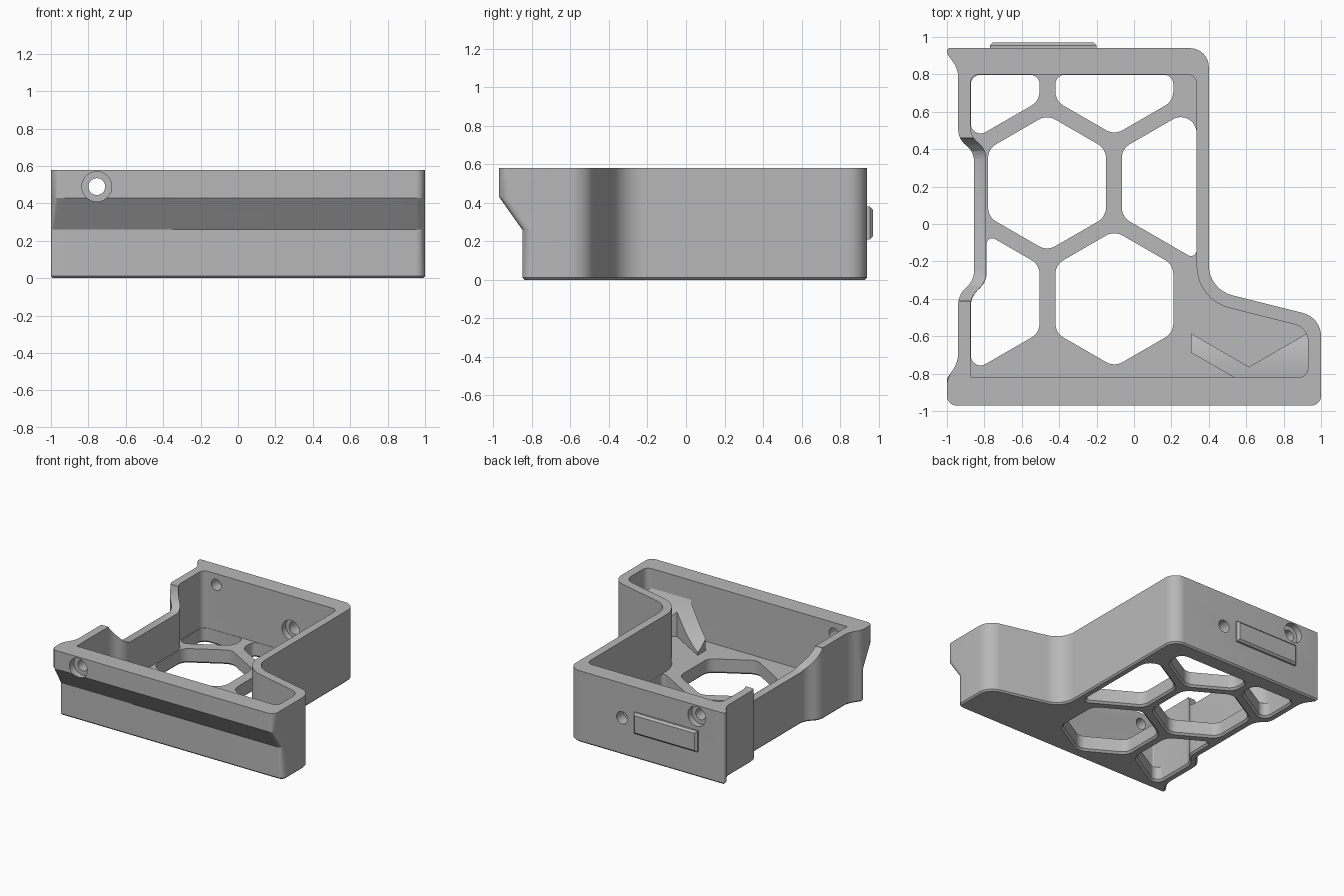
import bpy, bmesh, math
from mathutils import Vector

cube = bpy.data.objects.get("Cube")
if cube:
    bpy.data.objects.remove(cube, do_unlink=True)

grey = bpy.data.materials.new("plain grey")
grey.use_nodes = True
grey.diffuse_color = (0.48, 0.48, 0.48, 1)
grey.node_tree.nodes["Principled BSDF"].inputs["Base Color"].default_value = (0.48, 0.48, 0.48, 1)

TOP, FLOOR = 0.58, 0.12


def rounded(corners, seg=8):
    """Replace each (x, y, tangent length) corner by a circular arc."""
    out = []
    for i, (x, y, d) in enumerate(corners):
        c = Vector((x, y))
        a = Vector(corners[i - 1][:2]) - c
        b = Vector(corners[(i + 1) % len(corners)][:2]) - c
        d = min(d, 0.49 * a.length, 0.49 * b.length)
        p, q = c + a.normalized() * d, c + b.normalized() * d
        w = math.sin(a.angle(b) / 2)
        for k in range(seg + 1):
            t = k / seg
            u, v, s = (1 - t) ** 2, 2 * w * t * (1 - t), t * t
            out.append((p * u + c * v + q * s) / (u + v + s))
    return out


def grow(points, amount):
    """Offset a counter-clockwise outline outwards."""
    out = []
    for i, p in enumerate(points):
        t = (points[(i + 1) % len(points)] - points[i - 1]).normalized()
        out.append(p + Vector((t.y, -t.x)) * amount)
    return out


def at_z(points, z):
    return [(p[0], p[1], z) for p in points]


def loft(name, rings):
    """Skin a stack of equal-length rings and cap both ends."""
    bm = bmesh.new()
    rows = [[bm.verts.new(p) for p in ring] for ring in rings]
    n = len(rows[0])
    for lo, hi in zip(rows, rows[1:]):
        for i in range(n):
            j = (i + 1) % n
            bm.faces.new((lo[i], lo[j], hi[j], hi[i]))
    bm.faces.new(rows[0][::-1])
    bm.faces.new(rows[-1])
    bmesh.ops.remove_doubles(bm, verts=bm.verts, dist=1e-5)
    bmesh.ops.recalc_face_normals(bm, faces=bm.faces)
    mesh = bpy.data.meshes.new(name)
    bm.to_mesh(mesh)
    bm.free()
    mesh.materials.append(grey)
    obj = bpy.data.objects.new(name, mesh)
    bpy.context.collection.objects.link(obj)
    return obj


def side_prism(name, profile, x0, x1):
    return loft(name, [[(x, y, z) for y, z in profile] for x in (x0, x1)])


def bore(x, z, radius, y0, y1, seg=32):
    angles = [math.tau * k / seg for k in range(seg)]
    return loft("bore_cutter", [[(x + radius * math.cos(a), y, z + radius * math.sin(a))
                                 for a in angles] for y in (y0, y1)])


def activate(obj):
    bpy.ops.object.select_all(action='DESELECT')
    obj.select_set(True)
    bpy.context.view_layer.objects.active = obj


def cut(target, cutter):
    mod = target.modifiers.new("cut", 'BOOLEAN')
    mod.operation, mod.solver, mod.object = 'DIFFERENCE', 'EXACT', cutter
    activate(target)
    bpy.ops.object.modifier_apply(modifier=mod.name)
    bpy.data.objects.remove(cutter, do_unlink=True)


def hexagon(cx, cy, r=0.364):
    return [(cx + r * math.cos(math.radians(60 * k - 90)),
             cy + r * math.sin(math.radians(60 * k - 90))) for k in range(6)]


def clip(subject, convex):
    """Keep the part of a cornered outline inside a convex one."""
    for i, b in enumerate(convex):
        a = convex[i - 1]
        def side(p):
            return (b[0] - a[0]) * (p[1] - a[1]) - (b[1] - a[1]) * (p[0] - a[0])
        out = []
        for j, p in enumerate(subject):
            q = subject[j - 1]
            sp, sq = side(p), side(q)
            if (sp >= 0) != (sq >= 0):
                t = sq / (sq - sp)
                out.append((q[0] + t * (p[0] - q[0]), q[1] + t * (p[1] - q[1]), 0.05))
            if sp >= 0:
                out.append(p)
        subject = out
    return subject


# Outer tray outline; only the front edge moves between lip and base
def outer(front):
    return rounded([
        (-1, front, .05), (1, front, .05), (1, -.5, .1), (.4, -.35, .13),
        (.4, .94, .1), (-1, .94, .02), (-1, .91, .02), (-.94, .83, .05),
        (-.94, .455, .05), (-.855, .385, .05), (-.855, -.3, .05),
        (-.94, -.38, .05), (-.94, -.74, .06), (-1, -.825, .04)])


inner = [(-.875, -.82, .01), (.93, -.82, .05), (.93, -.555, .07), (.335, -.405, .18),
         (.335, .8, .05), (-.875, .8, .05), (-.875, .47, .05), (-.79, .4, .05),
         (-.79, -.31, .05), (-.875, -.39, .05)]

base, lip = outer(-.85), outer(-.97)
tray = loft("tray", [at_z(grow(base, -.012), 0), at_z(base, .012), at_z(base, .26),
                     at_z(lip, .43), at_z(lip, TOP)])

# Cavity
room = rounded(inner)
cut(tray, loft("cavity_cutter", [at_z(room, FLOOR), at_z(room, 1)]))

# Honeycomb floor openings, chamfered underneath
PITCH, ROW = 0.715, 0.62
cells = [hexagon(-.105, -.4), hexagon(-.105 - PITCH, -.4), hexagon(-.465, .22),
         hexagon(-.105, -.4 + 2 * ROW), hexagon(-.105 - PITCH, -.4 + 2 * ROW)]
wide = hexagon(.25, .22)
wide[1] = (wide[1][0], wide[5][1] - .364)
cells.append(wide[1:])
limit = [(x * .997, y * .997, d) for x, y, d in inner]
for cell in cells:
    hole = rounded(clip(limit, cell), 6)
    cut(tray, loft("opening_cutter", [at_z(grow(hole, .03), -.015), at_z(hole, .015),
                                      at_z(hole, FLOOR + .03)]))

# Dip in the right side wall
dip = [(-.42, .62), (-.41, .57), (-.38, .53), (-.33, .46), (-.3, .435), (-.25, .42),
       (.35, .42), (.39, .435), (.43, .475), (.455, .53), (.465, .62)]
cut(tray, side_prism("dip_cutter", dip, -1.2, -.7))

# Screw holes: through bores and counterbores
for x, z, radius, y0, y1 in [(-.755, .49, .045, -1.1, 1.1), (-.755, .49, .08, -1.1, -.91),
                             (-.755, .49, .08, .89, 1.1), (-.085, .3, .05, .7, 1.1),
                             (-.085, .3, .08, .7, .85)]:
    cut(tray, bore(x, z, radius, y0, y1))

# Curved ramp in the side pocket, trimmed by two honeycomb cells
curve = [(-.56 - .275 * k / 10, .14 + .31 * (k / 10) ** 1.8) for k in range(11)]
ramp = side_prism("pocket_ramp", curve + [(-.835, .1), (-.56, .1)], .305, .945)
for centre in [(-.105 + PITCH + .005, -.4), (.25, -1.02)]:
    cell = hexagon(*centre)
    cut(ramp, loft("cell_cutter", [at_z(cell, 0), at_z(cell, 1)]))

# Raised plate on the back
plate = [(-.77, .21), (-.2, .21), (-.2, .38), (-.77, .38)]
mid_x, mid_z = -.485, .295
def plate_ring(y, inset):
    return [(x - math.copysign(inset, x - mid_x), y, z - math.copysign(inset, z - mid_z))
            for x, z in plate]
back_plate = loft("back_plate", [plate_ring(.93, 0), plate_ring(.955, 0), plate_ring(.97, .015)])

for obj in (tray, ramp, back_plate):
    activate(obj)
    bpy.ops.object.shade_smooth_by_angle(angle=math.radians(25))
